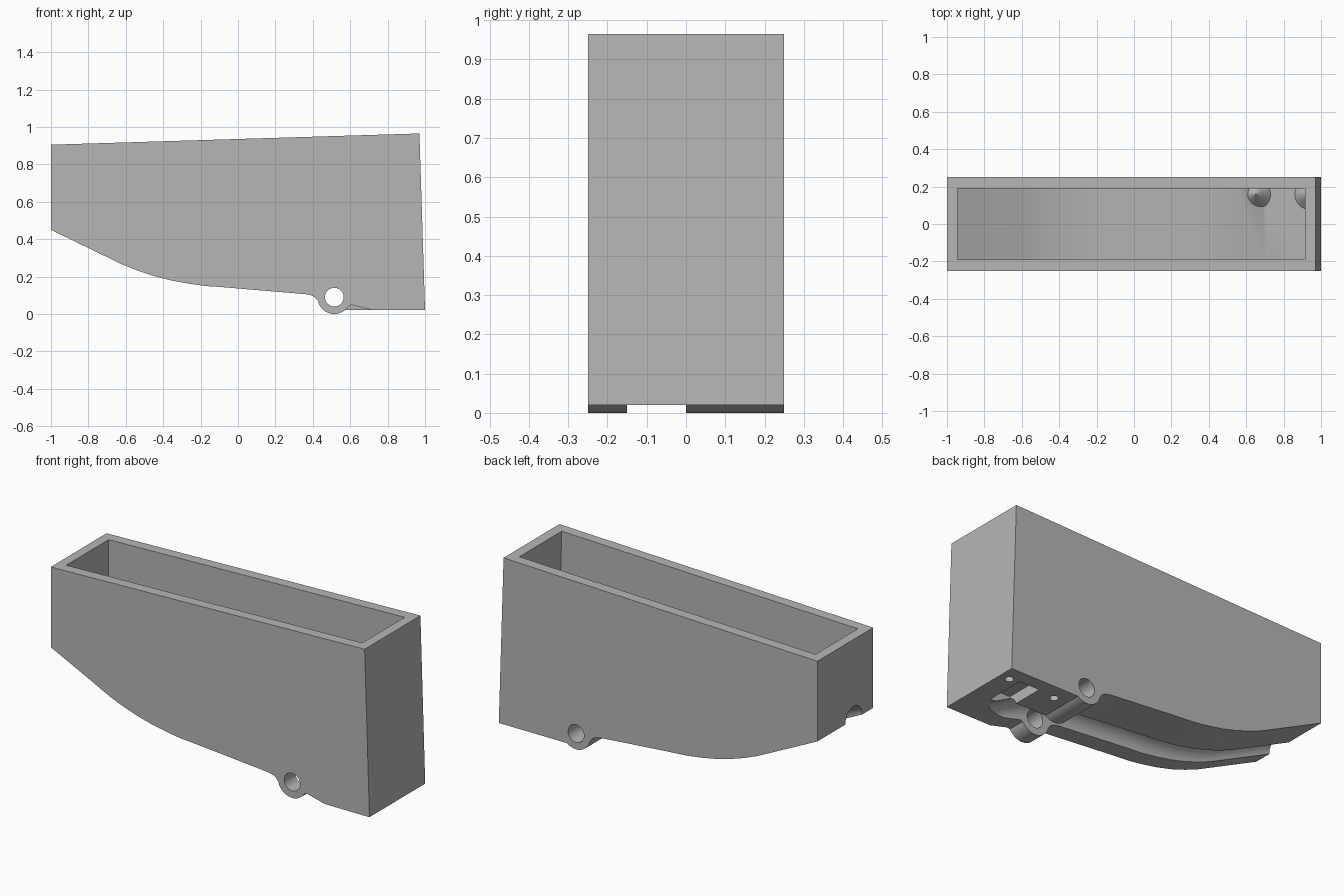
import bpy, bmesh, math

if "Cube" in bpy.data.objects:
    bpy.data.objects.remove(bpy.data.objects["Cube"], do_unlink=True)

grey = bpy.data.materials.new("plain grey")
grey.use_nodes = True
grey.diffuse_color = (0.47, 0.47, 0.47, 1)
grey.node_tree.nodes["Principled BSDF"].inputs["Base Color"].default_value = (0.47, 0.47, 0.47, 1)


def loft(name, rings):
    """Skin a list of equal-length point rings into a closed solid."""
    bm = bmesh.new()
    loops = [[bm.verts.new(p) for p in ring] for ring in rings]
    for a, b in zip(loops, loops[1:]):
        for i in range(len(a)):
            j = (i + 1) % len(a)
            bm.faces.new((a[i], a[j], b[j], b[i]))
    bm.faces.new(loops[0])
    bm.faces.new(loops[-1])
    bmesh.ops.recalc_face_normals(bm, faces=bm.faces)
    mesh = bpy.data.meshes.new(name)
    bm.to_mesh(mesh)
    bm.free()
    obj = bpy.data.objects.new(name, mesh)
    bpy.context.collection.objects.link(obj)
    mesh.materials.append(grey)
    return obj


def extrude(name, profile, y0, y1):
    return loft(name, [[(x, y, z) for x, z in profile] for y in (y0, y1)])


def upright(name, x, y, levels):
    """Round solid about a vertical axis from (radius, height) levels."""
    turn = [math.tau * i / 32 for i in range(32)]
    return loft(name, [[(x + r * math.cos(t), y + r * math.sin(t), z) for t in turn]
                       for r, z in levels])


def arc(cx, cz, r, start, end, steps):
    angles = [math.radians(start + (end - start) * i / steps) for i in range(steps + 1)]
    return [(cx + r * math.cos(a), cz + r * math.sin(a)) for a in angles]


def cut(target, cutter):
    cutter.hide_render = True
    mod = target.modifiers.new("cut", "BOOLEAN")
    mod.operation = "DIFFERENCE"
    mod.solver = "EXACT"
    mod.object = cutter
    bpy.context.view_layer.objects.active = target
    bpy.ops.object.modifier_apply(modifier=mod.name)
    bpy.data.objects.remove(cutter, do_unlink=True)


# Shared dimensions
HALF = 0.25
PIN_X, PIN_Z, BOSS_R, BORE_R = 0.515, 0.09, 0.09, 0.05
GAP_Y, GAP_R = -0.075, 0.075
SCREWS = [(0.65, 0.158), (0.94, 0.158)]

# Curved underside from the short end towards the pivot
belly = [(-1, 0.45), (-0.62, 0.265), (-0.54, 0.233), (-0.45, 0.203), (-0.36, 0.18),
         (-0.27, 0.163), (-0.18, 0.15), (-0.08, 0.143), (0.36, 0.106)]

# Outer body with the pivot boss in its outline
outline = belly + [(0.39, 0.1), (0.41, 0.09)]
outline += arc(PIN_X, PIN_Z, BOSS_R, 193, 309, 18)
outline += [(1, 0.02), (0.97, 0.965), (-1, 0.905)]
body = extrude("hollow_body", outline, -HALF, HALF)

# Open cavity, with conical screw mounts left standing on its floor
floor = [(x, z + 0.115) for x, z in belly[1:]]
inner = [(-0.945, 0.54)] + floor + [(0.55, 0.205), (0.7, 0.14), (0.937, 0.13),
                                    (0.909, 1.1), (-0.945, 1.1)]
cavity = extrude("cavity_cutter", inner, -0.19, 0.19)
for sx, sy in SCREWS:
    cut(cavity, upright("mount_cutter", sx, sy, [(0.08, 0.05), (0.08, 0.14), (0.004, 0.22)]))
cut(body, cavity)

# Round-topped channel under the body, fading out beyond the pivot
path = [(-1.1, 0.5)] + belly[1:] + [(0.5, 0.095), (0.6, 0.07), (0.72, 0.02), (0.87, -0.06)]
section = [(-GAP_R, -0.3)] + arc(0, 0, GAP_R, 180, 0, 16) + [(GAP_R, -0.3)]
cut(body, loft("channel_cutter", [[(x, GAP_Y + dy, z + dz) for dy, dz in section]
                                  for x, z in path]))

# Side pocket between the screws
pocket = [(0.76, -0.1), (0.76, 0.08), (0.85, 0.08), (0.885, 0.02), (0.885, -0.1)]
cut(body, extrude("pocket_cutter", pocket, -0.05, 0.175))

# Relief beside the front half of the boss
relief = arc(PIN_X, PIN_Z, BOSS_R, 309, 330, 4)
relief += [(0.61, 0.048), (0.72, 0.02), (0.72, -0.1), (relief[0][0], -0.1)]
cut(body, extrude("relief_cutter", relief, -0.3, -0.12))

# Pivot bore and screw holes
cut(body, extrude("bore_cutter", arc(PIN_X, PIN_Z, BORE_R, 0, 348.75, 31), -0.3, 0.3))
for sx, sy in SCREWS:
    cut(body, upright("screw_cutter", sx, sy, [(0.023, -0.1), (0.023, 0.12)]))

# Smooth the curves, keep the edges sharp
bpy.ops.object.select_all(action="DESELECT")
body.select_set(True)
bpy.context.view_layer.objects.active = body
bpy.ops.object.shade_smooth_by_angle(angle=math.radians(30))
